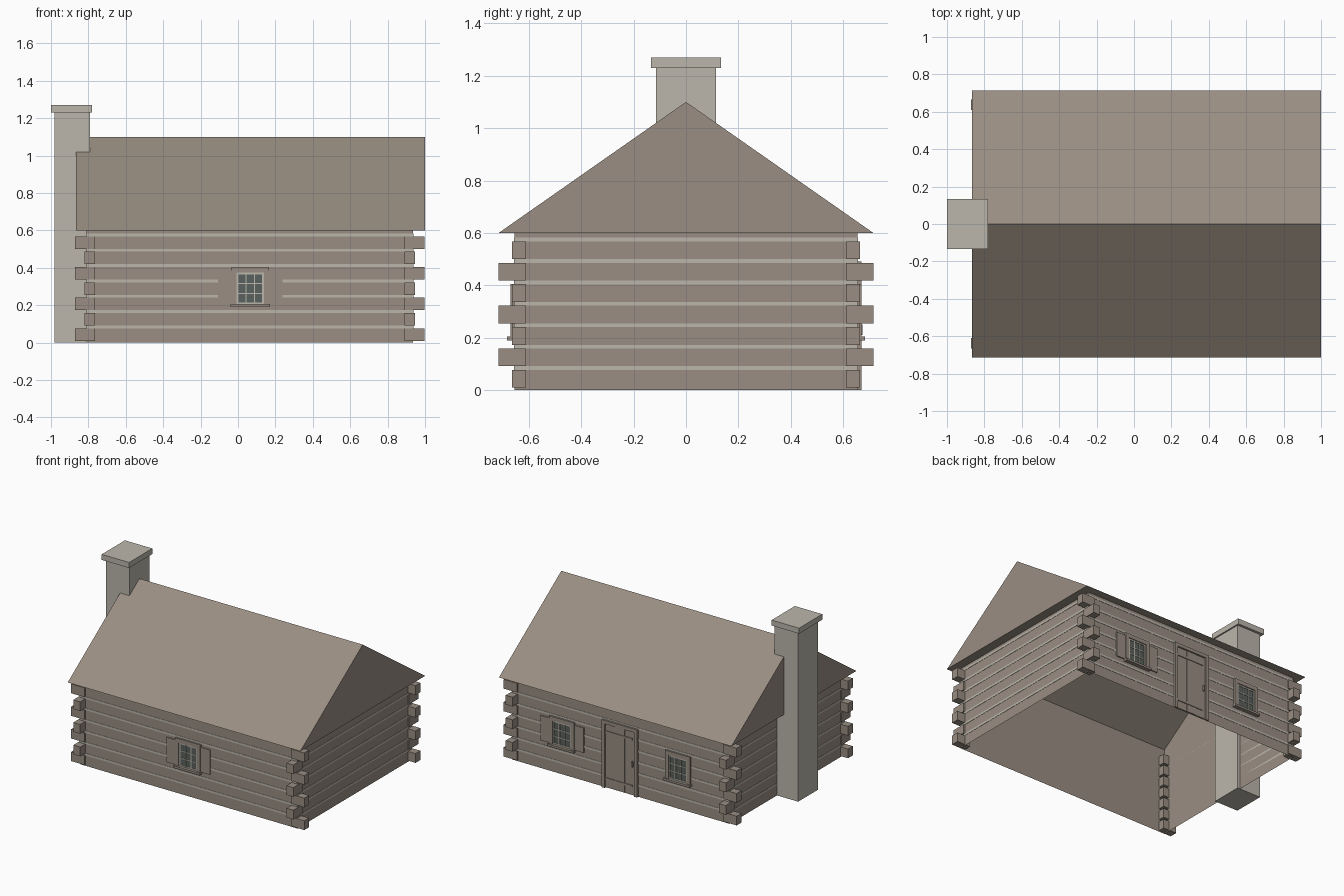
import bpy, bmesh
from mathutils import Vector

cube = bpy.data.objects.get("Cube")
if cube:
    bpy.data.objects.remove(cube, do_unlink=True)


def material(name, color):
    m = bpy.data.materials.new(name)
    m.use_nodes = True
    m.diffuse_color = (*color, 1)
    m.node_tree.nodes["Principled BSDF"].inputs["Base Color"].default_value = (*color, 1)
    return m


WOOD = material("weathered_wood", (0.32, 0.27, 0.225))
STONE = material("pale_mortar", (0.50, 0.47, 0.41))
GLASS = material("dark_glass", (0.10, 0.12, 0.11))

# Wall planes
LEFT, RIGHT, SIDE = -0.81, 0.935, 0.655
WALL_TOP, RIDGE = 0.60, 1.10
ROOF_L, ROOF_R, EAVE = -0.865, 1.0, 0.715
PITCH, LOG = 0.082, 0.067


def finish(name, bm, mat):
    mesh = bpy.data.meshes.new(name)
    bm.to_mesh(mesh)
    bm.free()
    mesh.materials.append(mat)
    obj = bpy.data.objects.new(name, mesh)
    bpy.context.collection.objects.link(obj)
    return obj


def add_box(bm, xs, ys, zs):
    lo = Vector(min(p) for p in (xs, ys, zs))
    hi = Vector(max(p) for p in (xs, ys, zs))
    for v in bmesh.ops.create_cube(bm, size=1)["verts"]:
        v.co = (lo + hi) / 2 + v.co * (hi - lo)


def boxes(name, mat, *items):
    bm = bmesh.new()
    for item in items:
        add_box(bm, *item)
    return finish(name, bm, mat)


def polygon(bm, *points):
    bm.faces.new([bm.verts.new(p) for p in points])


# Hollow wall shell with open bottom and gable ends reaching into the roof
bm = bmesh.new()
shoulder = WALL_TOP + 0.035
outline = [(-SIDE, 0), (-SIDE, shoulder), (0, RIDGE - 0.01), (SIDE, shoulder), (SIDE, 0)]
for x in (LEFT, RIGHT):
    polygon(bm, *[(x, y, z) for y, z in outline])
for y in (-SIDE, SIDE):
    polygon(bm, (LEFT, y, 0), (RIGHT, y, 0), (RIGHT, y, shoulder), (LEFT, y, shoulder))
bmesh.ops.remove_doubles(bm, verts=bm.verts, dist=0.0001)
bmesh.ops.recalc_face_normals(bm, faces=bm.faces)
finish("log_walls", bm, WOOD)

# Mortar lines between the logs, on all four sides
bm = bmesh.new()
for row in range(7):
    z = (row * PITCH + 0.076, row * PITCH + 0.091)
    for s in (-1, 1):
        add_box(bm, (LEFT, RIGHT), (s * SIDE, s * (SIDE + 0.002)), z)
    add_box(bm, (LEFT - 0.002, LEFT), (-SIDE, SIDE), z)
    add_box(bm, (RIGHT, RIGHT + 0.002), (-SIDE, SIDE), z)
finish("mortar_lines", bm, STONE)

# Interlocking log ends: long in x on even rows, long in y on odd rows
bm = bmesh.new()
for row in range(7):
    z = (row * PITCH + 0.009, row * PITCH + 0.009 + LOG)
    even = row % 2 == 0
    for wall, out in ((LEFT, -1), (RIGHT, 1)):
        for s in (-1, 1):
            x = (wall - out * 0.045, wall + out * (0.062 if even else 0.01))
            y = (s * 0.61, s * (0.665 if even else EAVE))
            add_box(bm, x, y, z)
finish("log_ends", bm, WOOD)

# Gabled roof with a soffit around the walls
bm = bmesh.new()
for s in (-1, 1):
    polygon(bm, (ROOF_L, s * EAVE, WALL_TOP), (ROOF_R, s * EAVE, WALL_TOP),
            (ROOF_R, 0, RIDGE), (ROOF_L, 0, RIDGE))
    polygon(bm, (ROOF_L, s * EAVE, WALL_TOP), (ROOF_R, s * EAVE, WALL_TOP),
            (RIGHT, s * SIDE, WALL_TOP), (LEFT, s * SIDE, WALL_TOP))
for x, wall in ((ROOF_L, LEFT), (ROOF_R, RIGHT)):
    polygon(bm, (x, -EAVE, WALL_TOP), (x, EAVE, WALL_TOP), (x, 0, RIDGE))
    polygon(bm, (x, -EAVE, WALL_TOP), (x, EAVE, WALL_TOP),
            (wall, SIDE, WALL_TOP), (wall, -SIDE, WALL_TOP))
bmesh.ops.remove_doubles(bm, verts=bm.verts, dist=0.0001)
bmesh.ops.recalc_face_normals(bm, faces=bm.faces)
finish("roof", bm, WOOD)

# Chimney
boxes("chimney_stack", STONE, ((-0.98, -0.79), (-0.115, 0.115), (0, 1.23)))
boxes("chimney_cap", STONE, ((-1.0, -0.78), (-0.133, 0.133), (1.23, 1.27)))


def window(name, cx, s, shutters):
    """Window on the front (s = -1) or back (s = 1) wall."""
    def depth(d):
        return (s * SIDE, s * (SIDE + d))

    def span(a, b):
        return (cx + a, cx + b)

    low, high = 0.205, 0.375
    boxes(name + "_frame", WOOD,
          (span(-0.1, -0.073), depth(0.015), (0.2, 0.405)),
          (span(0.073, 0.1), depth(0.015), (0.2, 0.405)),
          (span(-0.073, 0.073), depth(0.015), (high, 0.405)),
          (span(-0.105, 0.105), depth(0.028), (0.19, low)))
    boxes(name + "_glass", GLASS, (span(-0.073, 0.073), depth(0.005), (low, high)))
    bars = []
    for i in range(4):
        x = -0.068 + i * 0.136 / 3
        z = low + 0.005 + i * (high - low - 0.01) / 3
        w = 0.005 if i in (0, 3) else 0.003
        bars.append((span(x - w, x + w), depth(0.009), (low, high)))
        bars.append((span(-0.073, 0.073), depth(0.008), (z - w, z + w)))
    boxes(name + "_bars", STONE, *bars)
    if shutters:
        boxes(name + "_shutters", WOOD,
              *[((cx + k * 0.1, cx + k * 0.173), depth(0.008), (0.205, 0.385))
                for k in (-1, 1)])


window("front_window", 0.065, -1, True)
window("back_left_window", 0.53, 1, True)
window("back_right_window", -0.40, 1, False)

# Back door: frame, planks, strap hinges and handle
DX, DW = 0.066, 0.143


def out(d):
    return (SIDE, SIDE + d)


boxes("door_frame", WOOD,
      ((DX - DW, DX - DW + 0.025), out(0.015), (0, 0.49)),
      ((DX + DW - 0.025, DX + DW), out(0.015), (0, 0.49)),
      ((DX - DW + 0.025, DX + DW - 0.025), out(0.015), (0.465, 0.49)))
plank = (2 * DW - 0.05) / 3
start = DX - DW + 0.025
boxes("door_planks", WOOD,
      *[((start + i * plank + 0.001, start + (i + 1) * plank - 0.001),
         out(0.006 + 0.002 * (i % 2)), (0.005, 0.463)) for i in range(3)])
boxes("door_hinges", WOOD,
      *[((start + 0.02, start + 3 * plank), out(0.012), (z, z + 0.015))
        for z in (0.06, 0.40)])
boxes("door_handle", WOOD, ((start + 0.01, start + 0.02), out(0.018), (0.21, 0.25)))
